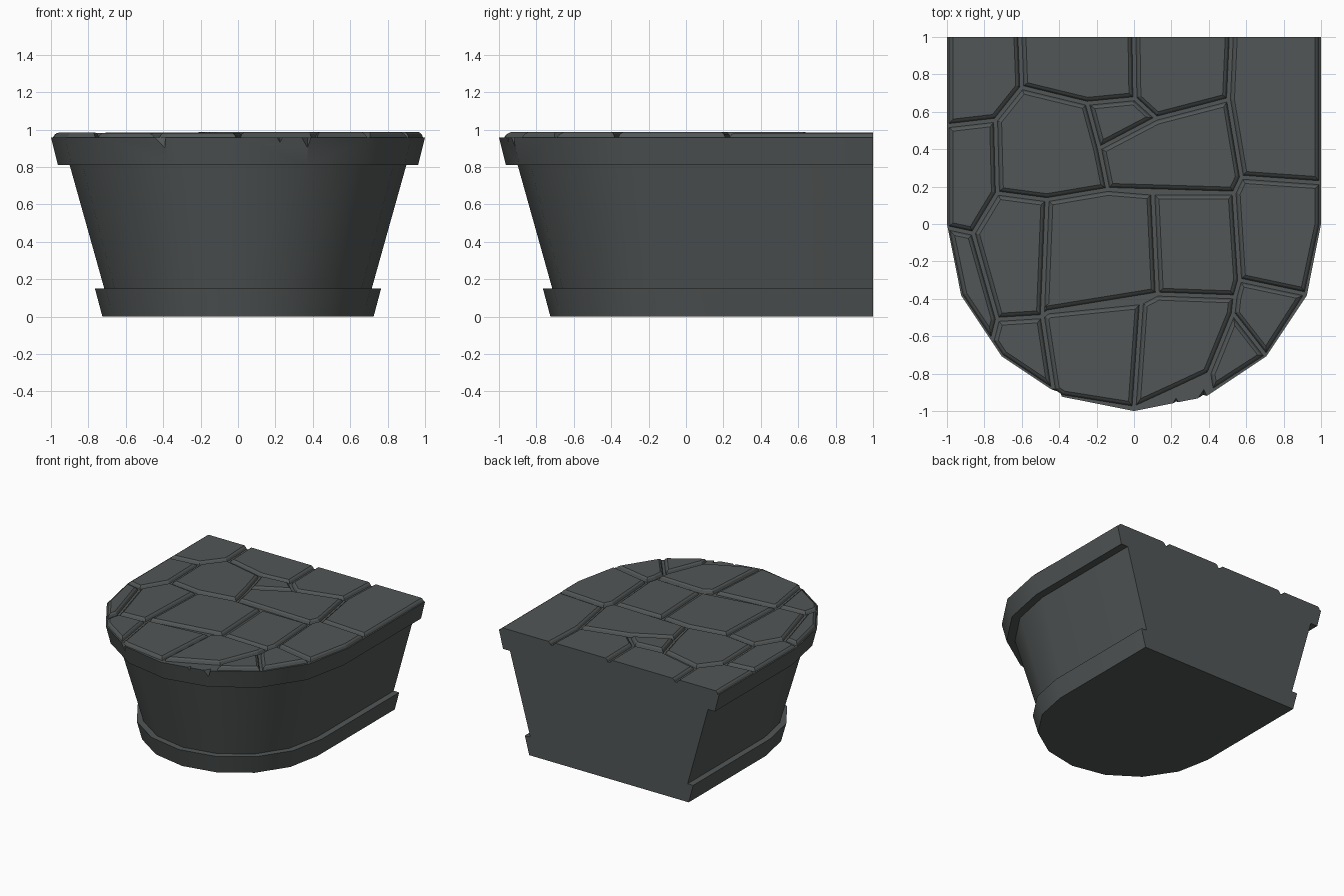
import bpy, bmesh, math, random
from mathutils import Vector

if "Cube" in bpy.data.objects:
    bpy.data.objects.remove(bpy.data.objects["Cube"])

random.seed(4)
stone_mat = bpy.data.materials.new("dark slate grey")
stone_mat.diffuse_color = (0.085, 0.094, 0.094, 1)
stone_mat.use_nodes = True
stone_mat.node_tree.nodes["Principled BSDF"].inputs["Base Color"].default_value = stone_mat.diffuse_color
FLOOR = 0.957


def finish(bm, name, smooth=False):
    bmesh.ops.recalc_face_normals(bm, faces=bm.faces)
    me = bpy.data.meshes.new(name)
    bm.to_mesh(me)
    bm.free()
    me.materials.append(stone_mat)
    ob = bpy.data.objects.new(name, me)
    bpy.context.collection.objects.link(ob)
    return ob


def activate(ob):
    bpy.ops.object.select_all(action='DESELECT')
    ob.select_set(True)
    bpy.context.view_layer.objects.active = ob


# Platform body: one stepped profile swept round a U-shaped plan, flat at the back
profile = [(0.725, 0), (0.765, 0.15), (0.715, 0.15), (0.90, 0.81), (0.963, 0.81), (1.0, FLOOR)]
bm = bmesh.new()
rings = []
for r, z in profile:
    plan = [(-r, 1)]
    for i in range(9):
        a = math.pi + math.pi * i / 8
        plan.append((r * math.cos(a), r * math.sin(a)))
    plan.append((r, 1))
    rings.append([bm.verts.new((x, y, z)) for x, y in plan])
for lo, hi in zip(rings, rings[1:]):
    for i in range(10):
        bm.faces.new((lo[i], lo[i + 1], hi[i + 1], hi[i]))
bm.faces.new(rings[0])
bm.faces.new(rings[-1])
bm.faces.new([q[0] for q in rings] + [q[-1] for q in reversed(rings)])
body = finish(bm, "platform_body")

# Chips broken out of the front rim
for x, y, size, apex, turn in [(-0.405, -0.905, 0.06, 0.875, 0.5), (0.225, -0.96, 0.05, 0.91, 1.6),
                               (0.37, -0.93, 0.06, 0.86, 1.5)]:
    bm = bmesh.new()
    top = [bm.verts.new((x + size * math.cos(turn + k * math.tau / 3),
                         y + size * math.sin(turn + k * math.tau / 3), 0.985)) for k in range(3)]
    tip = bm.verts.new((x, y - 0.005, apex))
    bm.faces.new(top)
    for k in range(3):
        bm.faces.new((top[k], top[(k + 1) % 3], tip))
    cutter = finish(bm, "chip_cutter")
    cutter.hide_render = True
    activate(body)
    mod = body.modifiers.new("chip", 'BOOLEAN')
    mod.operation = 'DIFFERENCE'
    mod.solver = 'EXACT'
    mod.object = cutter
    bpy.ops.object.modifier_apply(modifier=mod.name)
    bpy.data.objects.remove(cutter)
activate(body)
bpy.ops.object.shade_smooth_by_angle(angle=math.radians(30))

# Joints between the paving stones: named meeting points
N = dict(A=(-1, 1), B=(-.61, 1), C=(0, 1), D=(.52, 1), E=(1, 1),
         F=(-.6, .73), G=(-.74, .555), H=(-1, .525), I=(.005, .67), J=(-.25, .645),
         K=(.505, .665), L=(.12, .565), M=(1, .22), O=(.575, .25), P=(-.73, .165),
         Q=(-.86, -.05), R=(-1, -.02), S=(-.185, .405), T=(-.14, .185), U=(.535, .165),
         V=(.92, -.375), W=(.565, -.3), X=(-.465, .13), Y=(-.49, -.495), Z=(-.73, -.51),
         a=(.1, .165), b=(.125, -.375), c=(.04, -.42), d=(0, -.985), e=(.54, -.39),
         f=(.53, -.48), g=(.707, -.707), h=(.415, -.895), i=(.4, -.8), j=(.24, -.875),
         k=(-.43, -.892), l=(-.707, -.707), m=(-.76, -.628), n=(-.924, -.383), o=(1, 0),
         p=(-.383, -.924), q=(-.46, -.47))
STONES = ["ABFGH", "BCIJF", "CDKLI", "DEMOK", "HGPQR", "FJSTXPG", "JILS", "LKOUTS",
          "UOMoVW", "PXYZQ", "RQZmn", "XTabqY", "aUWeb", "ZYklm", "Yqcdpk", "cbefijd",
          "WVgfe", "fghi"]


def inset(pts, dist):
    # Shrink a polygon evenly, but keep edges along the flat back flush
    n = len(pts)
    lines = []
    for u in range(n):
        p0, p1 = pts[u], pts[(u + 1) % n]
        t = (p1 - p0).normalized()
        nrm = Vector((-t.y, t.x))
        lines.append((p0 + nrm * (0 if min(p0.y, p1.y) > 0.999 else dist), t, nrm))
    out = []
    for u in range(n):
        (p0, t0, n0), (p1, t1, _) = lines[u - 1], lines[u]
        cr = t0.x * t1.y - t0.y * t1.x
        if abs(cr) < 0.05:
            out.append(p1.copy())
        else:
            w = p1 - p0
            out.append(p0 + t0 * ((w.x * t1.y - w.y * t1.x) / cr))
    return out


# Paving stones with a steep wall and a chamfered top edge
bm = bmesh.new()
for names in STONES:
    pts = [Vector(N[ch]) for ch in names]
    area = sum(pts[u - 1].x * pts[u].y - pts[u].x * pts[u - 1].y for u in range(len(pts)))
    if area < 0:
        pts.reverse()
    top_z = 0.984 + random.uniform(-0.004, 0.004)
    levels = [(0.009, FLOOR - 0.003), (0.019, top_z - 0.01), (0.032, top_z)]
    loops = [[bm.verts.new((v.x, v.y, z)) for v in inset(pts, dist)] for dist, z in levels]
    for lo, hi in zip(loops, loops[1:]):
        for u in range(len(lo)):
            w = (u + 1) % len(lo)
            bm.faces.new((lo[u], lo[w], hi[w], hi[u]))
    bm.faces.new(loops[-1])
me = bpy.data.meshes.new("paving_stones")
bm.to_mesh(me)
bm.free()
me.materials.append(stone_mat)
bpy.context.collection.objects.link(bpy.data.objects.new("paving_stones", me))
